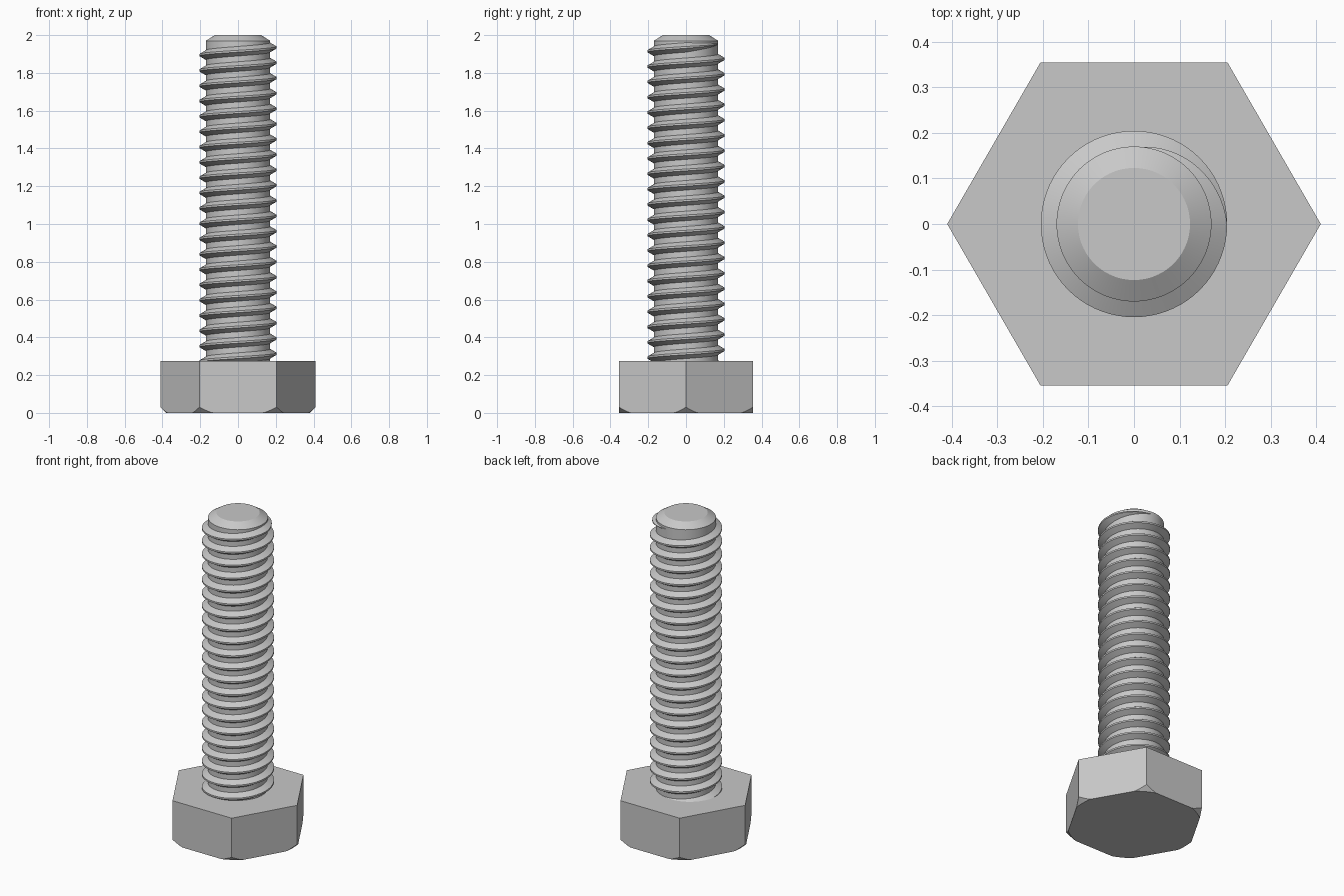
import bpy
import bmesh
from math import radians, cos, sin, pi, tau

cube = bpy.data.objects.get("Cube")
if cube:
    bpy.data.objects.remove(cube, do_unlink=True)

# One steel colour for the whole bolt
STEEL = (0.58, 0.58, 0.58, 1.0)
steel = bpy.data.materials.new("steel grey")
steel.use_nodes = True
steel.diffuse_color = STEEL
bsdf = next(n for n in steel.node_tree.nodes if n.type == 'BSDF_PRINCIPLED')
bsdf.inputs["Base Color"].default_value = STEEL

HEAD_TOP = 0.275
APOTHEM = 0.355
FACE_RADIUS = 0.38      # round washer face left by the corner chamfer
MINOR, MAJOR = 0.17, 0.2045
PITCH = 0.0811
TIP_Z = 1.935           # height of the last full crest at angle 0


def loft(name, rings, closed=False):
    """Skin a list of point rings and cap both ends; closed joins each ring."""
    bm = bmesh.new()
    rows = [[bm.verts.new(p) for p in ring] for ring in rings]
    n = len(rows[0])
    for a, b in zip(rows, rows[1:]):
        for i in range(n):
            j = (i + 1) % n
            bm.faces.new((a[i], a[j], b[j], b[i]))
    bm.faces.new(rows[0])
    bm.faces.new(rows[-1])
    bmesh.ops.remove_doubles(bm, verts=bm.verts, dist=1e-5)
    bmesh.ops.dissolve_limit(bm, angle_limit=radians(0.1),
                             verts=bm.verts, edges=bm.edges)
    bmesh.ops.recalc_face_normals(bm, faces=bm.faces)
    mesh = bpy.data.meshes.new(name)
    bm.to_mesh(mesh)
    bm.free()
    mesh.materials.append(steel)
    obj = bpy.data.objects.new(name, mesh)
    bpy.context.collection.objects.link(obj)
    bpy.ops.object.select_all(action='DESELECT')
    obj.select_set(True)
    bpy.context.view_layer.objects.active = obj
    bpy.ops.object.shade_smooth_by_angle(angle=radians(25))
    return obj


def polar(r, a, z):
    return (r * cos(a), r * sin(a), z)


# Hexagonal head, its lower corners trimmed by a cone
angles = [i * tau / 180 for i in range(180)]
hexagon = [APOTHEM / cos(a % (pi / 3) - pi / 6) for a in angles]
loft("hex_head", [
    [polar(min(r, FACE_RADIUS), a, 0) for r, a in zip(hexagon, angles)],
    [polar(r, a, max(0, r - FACE_RADIUS)) for r, a in zip(hexagon, angles)],
    [polar(r, a, HEAD_TOP) for r, a in zip(hexagon, angles)],
])

# Shank core with chamfered tip
ring = [i * tau / 96 for i in range(96)]
loft("shank", [[polar(r, a, z) for a in ring]
               for r, z in ((MINOR, HEAD_TOP - 0.02), (MINOR, 1.97), (0.123, 2.0))])

# Right-hand helical thread, fading out over the last quarter turn
STEPS = 72
ROOT = MINOR - 0.002
sections = []
for i in range(-21 * STEPS - 10, STEPS // 4 + 1):
    a = i * tau / STEPS
    z = TIP_Z + PITCH * i / STEPS
    fade = min(1, max(0.03, 1 - i / (STEPS / 4)))
    crest = ROOT + (MAJOR - ROOT) * fade
    flank, flat = 0.026 * fade + 0.0005, 0.005 * fade
    sections.append([polar(ROOT, a, z - flank), polar(crest, a, z - flat),
                     polar(crest, a, z + flat), polar(ROOT, a, z + flank)])
loft("thread", sections)
